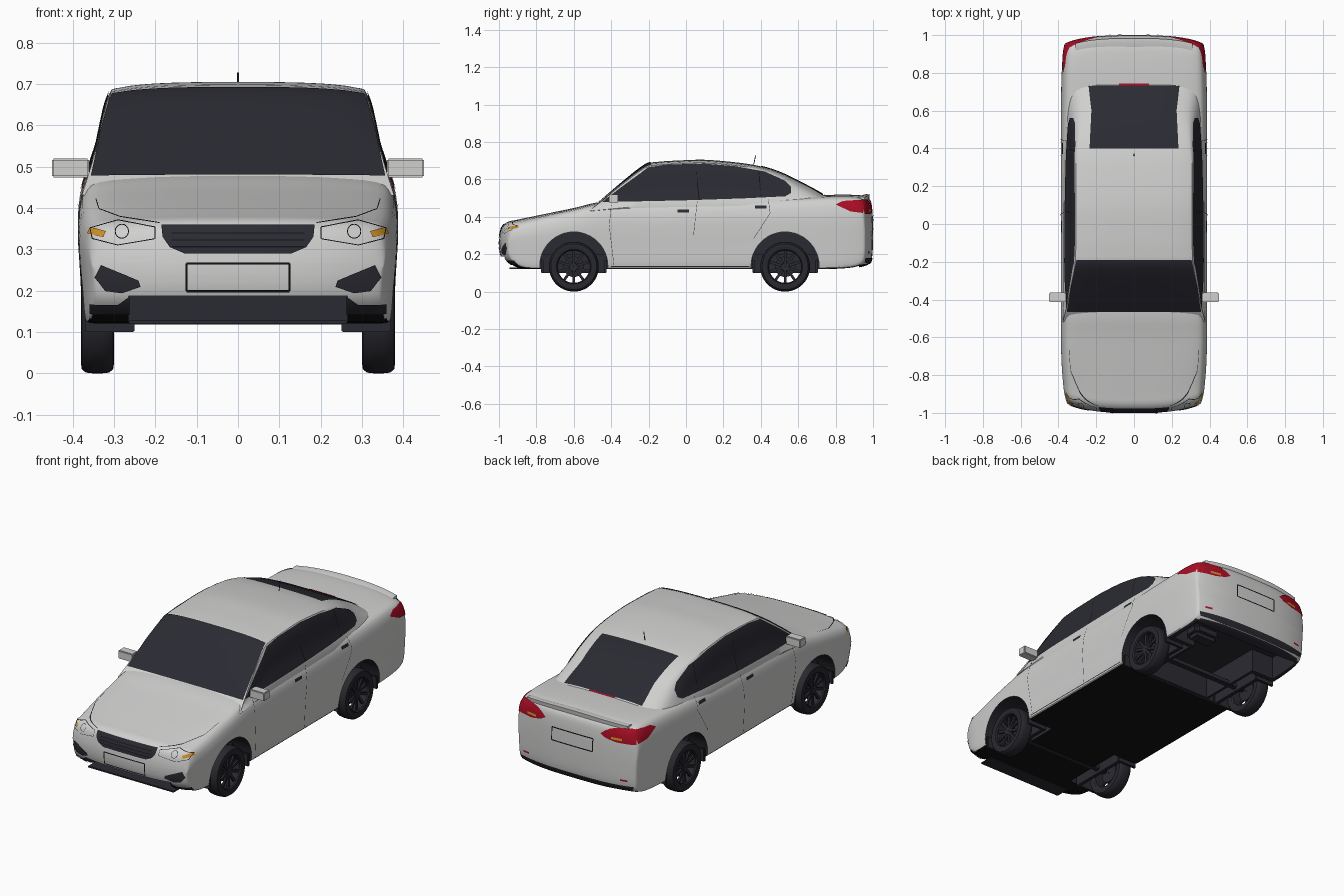
import bpy, bmesh, math
from mathutils import Vector, Matrix
from mathutils.bvhtree import BVHTree

if "Cube" in bpy.data.objects:
    bpy.data.objects.remove(bpy.data.objects["Cube"])


def colour(name, r, g, b):
    m = bpy.data.materials.new(name)
    m.diffuse_color = (r, g, b, 1)
    m.use_nodes = True
    m.node_tree.nodes["Principled BSDF"].inputs["Base Color"].default_value = (r, g, b, 1)
    return m


paint = colour("pale grey paint", .63, .63, .625)
dark = colour("dark trim", .023, .023, .032)
black = colour("black", .006, .006, .007)
rubber = colour("tyre rubber", .021, .021, .027)
red = colour("lamp red", .4, .004, .018)
amber = colour("lamp amber", .62, .28, .02)


def add_mesh(name, bm, mats, smooth=True):
    me = bpy.data.meshes.new(name)
    bm.to_mesh(me)
    bm.free()
    for m in mats:
        me.materials.append(m)
    ob = bpy.data.objects.new(name, me)
    bpy.context.collection.objects.link(ob)
    if smooth:
        smooth_edges(ob)
    return ob


def smooth_edges(ob):
    bpy.ops.object.select_all(action='DESELECT')
    ob.select_set(True)
    bpy.context.view_layer.objects.active = ob
    bpy.ops.object.shade_smooth_by_angle(angle=math.radians(35))


def spline(pts, n):
    """Smooth curve through tuples of any length."""
    out = []
    for i in range(len(pts) - 1):
        four = [pts[max(0, min(len(pts) - 1, i + k))] for k in (-1, 0, 1, 2)]
        for k in range(n):
            t = k / n
            out.append(tuple(b + .5 * t * (c - a + t * (2*a - 5*b + 4*c - d + t * (3*b - a - 3*c + d)))
                             for a, b, c, d in zip(*four)))
    return out + [pts[-1]]


def skin(rings, caps=True):
    """Join closed rings of points with quads; caps are ladders of quads from low to high."""
    bm = bmesh.new()
    loops = [[bm.verts.new(p) for p in r] for r in rings]
    n = len(loops[0])
    for a, b in zip(loops, loops[1:]):
        for i in range(n):
            j = (i + 1) % n
            bm.faces.new((a[i], a[j], b[j], b[i]))
    if caps:
        for a in (loops[0], loops[-1]):
            for i in range(-n // 4, n // 4):
                bm.faces.new(dict.fromkeys((a[i], a[i + 1], a[(n // 2 - i - 1) % n], a[(n // 2 - i) % n])))
    bmesh.ops.recalc_face_normals(bm, faces=bm.faces[:])
    return bm


def bend(x, y):
    """Round the nose and tail in plan."""
    s = max(0, min(1, (abs(y) - .6) / .38))
    pull = s * s * (3 - 2 * s) * (abs(x) / .37) ** 3
    return y + pull * (.055 if y < 0 else -.045)


def ring(half, y):
    half = spline(half, 3)
    full = half + [(-x, z) for x, z in reversed(half[1:-1])]
    return [(x, bend(x, y), z) for x, z in full]


# Lower body: y, half width, bottom, top
SECTION = [(0, 0), (.5, 0), (.8, 0), (.93, .005), (.97, .05), (.985, .3), (1, .62), (.99, .78),
           (.955, .9), (.87, .963), (.6, .988), (.3, .998), (0, 1)]
STATIONS = [(-1, .35, .24, .265), (-.996, .355, .207, .3), (-.984, .36, .175, .345),
            (-.955, .368, .147, .372), (-.9, .375, .125, .385), (-.77, .383, .12, .412),
            (-.6, .387, .12, .447), (-.45, .387, .12, .48), (-.2, .387, .12, .49),
            (.25, .387, .12, .5), (.55, .387, .12, .51), (.75, .385, .12, .517),
            (.88, .381, .125, .518), (.95, .376, .135, .512), (.985, .371, .155, .49),
            (.997, .366, .2, .43), (1, .36, .29, .33)]
body_bm = skin([ring([(w * u, b + (t - b) * v) for u, v in SECTION], y)
                for y, w, b, t in spline(STATIONS, 4)])
for f in body_bm.faces:
    c = f.calc_center_median()
    if f.normal.z < -.8 and c.z < .2:
        f.material_index = 1 if c.y < .36 else 2

# Cabin: y, roof height, half width at the belt, softness of the roof edge
CABIN = [(-.52, .432, .366, 0), (-.47, .473, .366, 0), (-.34, .584, .368, 0), (-.22, .677, .369, 0),
         (-.15, .694, .369, 0), (-.02, .702, .369, 0), (.1, .705, .369, 0), (.25, .693, .368, 0),
         (.38, .674, .366, .1), (.5, .638, .362, .35), (.62, .58, .358, .8), (.72, .526, .352, 1),
         (.8, .47, .345, 1), (.86, .433, .34, 1)]


def cabin_half(t, w, soft):
    h = t - .43
    pts = [(0, 0), (w * .6, 0), (w, 0), (w - .1 * h, .45), (w - .2 * h - .03 * soft, .88 - .13 * soft),
           (w - .31 * h - .08 * soft, .95 - .03 * soft), (w * .55, .985), (w * .25, .998), (0, 1)]
    return [(x, .43 + h * v) for x, v in pts]


cabin_bm = skin([ring(cabin_half(t, w, s), y) for y, t, w, s in spline(CABIN, 4)])
trees = [BVHTree.FromBMesh(body_bm), BVHTree.FromBMesh(cabin_bm)]
body = add_mesh("body", body_bm, [paint, black, dark])
add_mesh("cabin", cabin_bm, [paint])

# Wheel arches, rear underbody recesses and the opening under the nose
AXLES = (-.6, .53)


def cut(bm):
    for f in bm.faces:
        f.material_index = 2
    cutter = add_mesh("cutter", bm, [paint, black, dark], False)
    cutter.hide_render = True
    mod = body.modifiers.new("cut", 'BOOLEAN')
    mod.operation, mod.solver, mod.object = 'DIFFERENCE', 'EXACT', cutter
    bpy.context.view_layer.objects.active = body
    bpy.ops.object.modifier_apply(modifier=mod.name)
    bpy.data.objects.remove(cutter)


def circle(r, n, y=0, z=0):
    return [(y + r * math.cos(2 * math.pi * k / n), z + r * math.sin(2 * math.pi * k / n)) for k in range(n)]


def rect(u, v, hu, hv):
    return [(u - hu, v - hv), (u + hu, v - hv), (u + hu, v + hv), (u - hu, v + hv)]


for y in AXLES:
    for s in (1, -1):
        cut(skin([[(s * x, *p) for p in circle(.182, 48, y, .137)] for x in (.215, .5)]))
for hole, top in ((rect(0, .55, .2, .19), .25), (rect(0, .83, .34, .095), .25), (rect(0, -1, .265, .14), .187)):
    cut(skin([[(*p, z) for p in hole] for z in (0, top)]))
smooth_edges(body)


# Surface panels: flat outlines laid onto the bodywork
def cast(view, u, v):
    start, way = {"front": ((u, -2, v), (0, 1, 0)), "back": ((u, 2, v), (0, -1, 0)),
                  "side": ((2, u, v), (-1, 0, 0)), "top": ((u, v, 2), (0, 0, -1))}[view]
    way = Vector(way)
    hits = [h for h in (t.ray_cast(Vector(start), way) for t in trees) if h[0]]
    if not hits:
        return None, way
    hit = min(hits, key=lambda h: h[3])
    if view in ("front", "back") and abs(hit[0].y) < .6:
        return None, way
    n = hit[1] if hit[1].dot(way) < 0 else -hit[1]
    return hit[0] + n * .004, way


def panel(name, view, outlines, mat, mirror=True):
    bm = bmesh.new()
    for pts in outlines:
        bm.faces.new([bm.verts.new((u, v, 0)) for u, v in pts])
    for axis in (0, 1):
        span = [v.co[axis] for v in bm.verts]
        for k in range(math.ceil(min(span) / .02), math.floor(max(span) / .02) + 1):
            no = Vector((axis == 0, axis == 1, 0))
            bmesh.ops.bisect_plane(bm, geom=bm.verts[:] + bm.edges[:] + bm.faces[:],
                                   plane_co=no * (k * .02), plane_no=no)
    lost = []
    for v in bm.verts:
        p, way = cast(view, v.co.x, v.co.y)
        if p:
            v.co = p
        else:
            lost.append(v)
    bmesh.ops.delete(bm, geom=lost, context='VERTS')
    bm.normal_update()
    bmesh.ops.reverse_faces(bm, faces=[f for f in bm.faces if f.normal.dot(way) > 0])
    if mirror:
        twin = bm.copy()
        bmesh.ops.scale(twin, vec=(-1, 1, 1), verts=twin.verts)
        bmesh.ops.reverse_faces(twin, faces=twin.faces[:])
        add_mesh(name + "_right", twin, [mat])
        name += "_left"
    add_mesh(name, bm, [mat])


def both(pts):
    return [pts + [(-u, v) for u, v in reversed(pts)]]


def lines(pts, width, closed=False):
    quads = []
    for a, b in zip(pts, pts[1:] + pts[:1] if closed else pts[1:]):
        a, b = Vector(a), Vector(b)
        n = (b - a).orthogonal().normalized() * width / 2
        quads.append([a + n, b + n, b - n, a - n])
    return quads


# Glass
panel("windscreen", "top", both([(.356, -.464), (.332, -.33), (.303, -.19)]), dark, False)
panel("rear_window", "top", both([(.24, .73), (.225, .6), (.235, .4)]), dark, False)
panel("side_window", "side", [[(-.45, .477), (-.34, .562), (-.2, .664), (-.1, .677), (.1, .682), (.26, .669),
                               (.42, .64), (.53, .59), (.56, .56), (.56, .525), (.53, .508), (.3, .497), (0, .487)]], dark)
panel("window_pillar", "side", lines([(.07, .49), (.05, .68)], .005)
      + lines([(.4, .502), (.39, .64)], .005), black)

# Nose
panel("grille", "front", both([(.185, .358), (.182, .33), (.165, .305), (.13, .29)]), dark, False)
panel("grille_bars", "front", [q for z in (.306, .322, .338)
                               for q in lines([(-.16, z), (.16, z)], .003)], black, False)
panel("lower_grille_end", "front", [[(.262, .187), (.29, .168), (.355, .168), (.356, .145), (.262, .145)]], dark)
panel("fog_lamp_recess", "front", [[(.345, .232), (.33, .262), (.24, .225), (.235, .21), (.28, .195), (.32, .2)]], dark)
panel("headlamp_outline", "front", lines([(.2, .325), (.29, .31), (.35, .325), (.355, .35), (.29, .368), (.2, .352)],
                                         .002, True) + lines(circle(.016, 16, .28, .342), .002, True), dark)
panel("front_indicator", "front", [[(.318, .342), (.355, .352), (.362, .338), (.325, .328)]], amber)
panel("bonnet_seam", "front", lines([(.343, .42), (.335, .395), (.285, .376), (.19, .362)], .002), dark)
panel("front_plate_frame", "front", lines(rect(0, .233, .124, .033), .005, True), black, False)

# Tail
panel("tail_lamp_side", "side", [[(.8, .465), (.84, .483), (.93, .488), (.95, .46), (.945, .42), (.88, .428)]], red)
panel("tail_lamp", "back", [[(.36, .415), (.358, .465), (.345, .476), (.3, .484), (.2, .47),
                             (.168, .445), (.2, .427), (.26, .415)]], red)
panel("tail_lamp_top", "top", [[(.374, .81), (.369, .93), (.3, .968), (.19, .988), (.3, .954), (.345, .93), (.358, .88)]], red)
panel("rear_indicator", "back", [rect(.26, .433, .03, .006)], amber)
panel("rear_reflector", "back", [rect(.3, .21, .02, .005)], red)
panel("rear_valance", "back", both([(.35, .18), (.34, .158), (.2, .15)]), dark, False)
panel("rear_plate_frame", "back", lines(rect(0, .37, .126, .036), .006, True), black, False)
panel("high_brake_lamp", "top", [rect(0, .737, .08, .007)], red, False)

# Door seams, sill line and handles
panel("door_seams", "side", lines([(-.4, .46), (-.41, .35), (-.385, .14)], .002)
      + lines([(.06, .48), (.04, .3), (.04, .14)], .002)
      + lines([(.44, .49), (.45, .42), (.36, .28)], .002) + lines([(-.4, .135), (.34, .135)], .004), dark)
panel("door_handles", "side", [rect(-.015, .43, .03, .008), rect(.4, .452, .03, .008)], dark)


def box(name, centre, size, mat, bevel=.004, mirror=True):
    for s in (1, -1) if mirror else (1,):
        bm = bmesh.new()
        bmesh.ops.create_cube(bm, size=1)
        bmesh.ops.scale(bm, vec=size, verts=bm.verts)
        bmesh.ops.translate(bm, vec=(s * centre[0], *centre[1:]), verts=bm.verts)
        bmesh.ops.bevel(bm, geom=bm.edges[:], offset=bevel, segments=2, affect='EDGES')
        add_mesh(name + (("_left" if s > 0 else "_right") if mirror else ""), bm, [mat])


# Small fittings
box("door_mirror", (.405, -.388, .497), (.09, .05, .046), paint, .004)
box("mirror_stalk", (.36, -.39, .482), (.04, .025, .014), dark)
box("front_tray", (0, -.9, .124), (.53, .09, .008), dark, .002, False)
for y, part in zip(AXLES, ("front", "rear")):
    box(part + "_arch_liner", (.262, y, .15), (.02, .35, .1), dark, .003)
    for d in (-.168, .168):
        box(part + "_splash_guard", (.31, y + d, .135), (.12, .014, .07), dark, .003)
    box(part + "_axle", (0, y, .133), (.62, .03, .03), dark, .005, False)
box("silencer", (.2, .8, .16), (.16, .1, .07), dark, .02, False)
add_mesh("aerial", skin([[(x, y + dy, z) for x, dy in circle(.002, 8)] for y, z in ((.36, .67), (.372, .728))]), [dark])
lip = []
for k in range(-10, 11):
    x = k * .031
    back, drop = bend(x, .98), .014 * (abs(k) / 10) ** 2
    lip.append([(x, back - .07, .506 - drop), (x, back, .496 - drop),
                (x, back + .003, .52 - drop), (x, back - .02, .521 - drop)])
add_mesh("boot_spoiler", skin(lip), [paint])


# Wheels
def lathe(profile, n=48):
    return skin([[(x, *p) for p in circle(r, n)] for x, r in profile], caps=False)


TYRE = [(.012, .09), (.036, .093), (.04, .108), (.038, .123), (.028, .131), (.01, .133)]
TYRE += [(-x, r) for x, r in reversed(TYRE)]
RIM = [(.034, .096), (.036, .091), (.03, .086), (-.03, .086), (-.036, .094)]
HUB = [(.024, .002), (.026, .02), (.022, .024), (.006, .026), (.004, .055), (-.01, .055), (-.01, .002)]
for y, end in zip(AXLES, ("front", "rear")):
    for s, side in ((1, "left"), (-1, "right")):
        spokes = lathe(HUB, 24)
        for k in range(10):
            a = Matrix.Rotation(math.pi * k / 5, 4, 'X')
            made = bmesh.ops.create_cube(spokes, size=1)["verts"]
            bmesh.ops.scale(spokes, vec=(.01, .014, .068), verts=made)
            bmesh.ops.translate(spokes, vec=(.02, 0, .053), verts=made)
            bmesh.ops.transform(spokes, matrix=a, verts=made)
        for part, bm, mat in (("tyre", lathe(TYRE), rubber), ("rim", lathe(RIM), dark), ("spokes", spokes, dark)):
            bmesh.ops.scale(bm, vec=(s, 1, 1), verts=bm.verts)
            bmesh.ops.recalc_face_normals(bm, faces=bm.faces[:])
            bmesh.ops.translate(bm, vec=(s * .34, y, .133), verts=bm.verts)
            add_mesh(f"{end}_{side}_{part}", bm, [mat])
